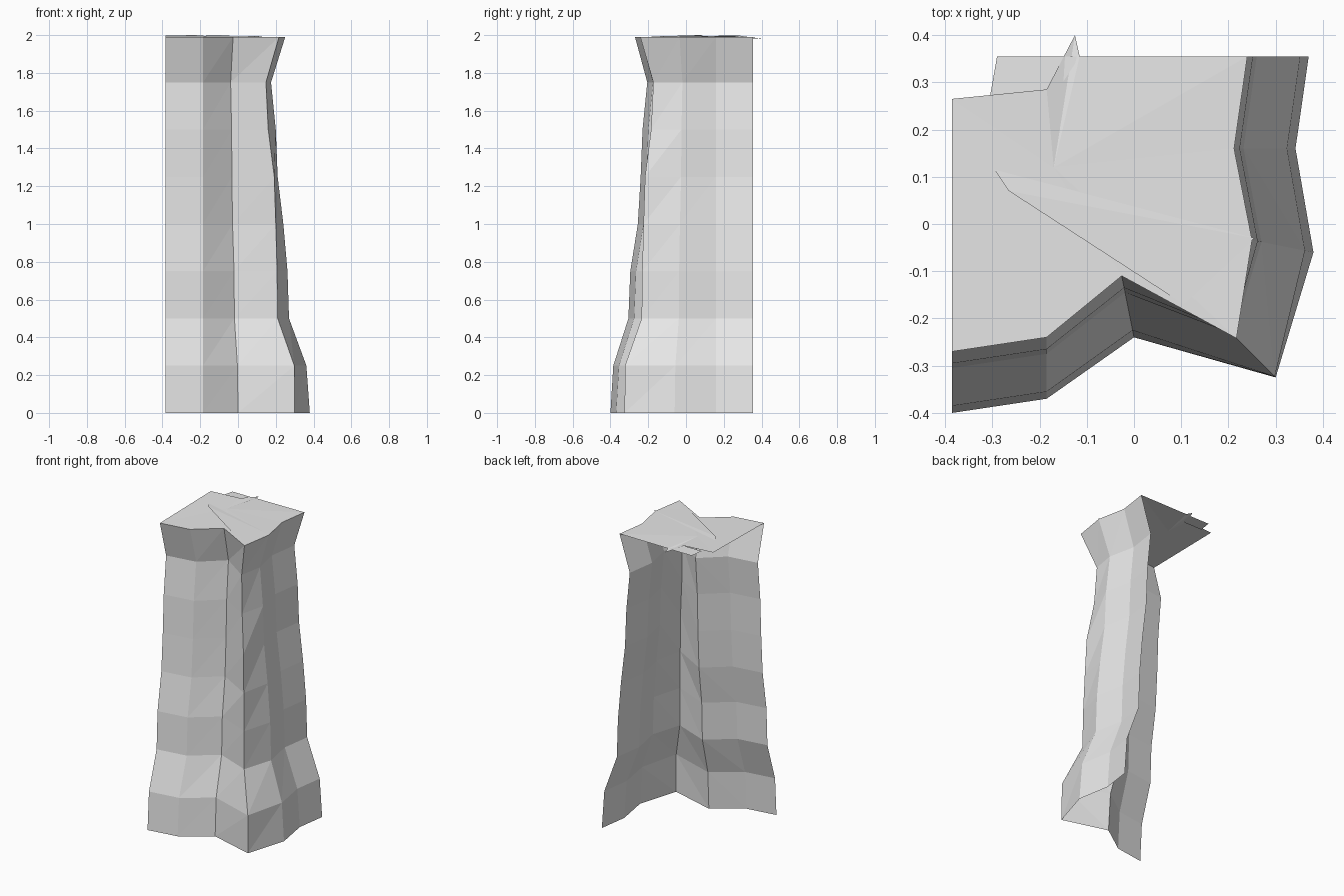
import bpy
import bmesh

cube = bpy.data.objects.get("Cube")
if cube:
    bpy.data.objects.remove(cube, do_unlink=True)

# Plain grey stone
stone = bpy.data.materials.new("grey_stone")
stone.use_nodes = True
stone.diffuse_color = (0.8, 0.8, 0.8, 1)
stone.node_tree.nodes["Principled BSDF"].inputs["Base Color"].default_value = (0.8, 0.8, 0.8, 1)


def finish(name, bm):
    mesh = bpy.data.meshes.new(name)
    bm.to_mesh(mesh)
    bm.free()
    mesh.materials.append(stone)
    obj = bpy.data.objects.new(name, mesh)
    bpy.context.scene.collection.objects.link(obj)


# Footprint, and how far each side draws in at each height
FRONT = [(-0.385, -0.40), (-0.185, -0.37), (0.0, -0.24)]
CORNER = (0.30, -0.325)
RIGHT = [(0.38, -0.06), (0.342, 0.16), (0.37, 0.355)]
LEVELS = [  # height, front inset, corner inset, right inset
    (0.0, 0.0, 0.0, 0.0),
    (0.25, 0.015, 0.002, 0.018),
    (0.5, 0.095, 0.09, 0.11),
    (0.75, 0.105, 0.093, 0.118),
    (1.0, 0.145, 0.10, 0.14),
    (1.25, 0.16, 0.108, 0.17),
    (1.5, 0.17, 0.14, 0.18),
    (1.75, 0.195, 0.152, 0.205),
    (1.99, 0.13, 0.083, 0.13),
]


def ring(z, front, corner, right):
    pts = [(x, y + front, z) for x, y in FRONT]
    pts[2] = (-0.2 * front, FRONT[2][1] + front, z)
    pts.append((CORNER[0] - corner, CORNER[1] + corner, z))
    pts += [(x - right, y + 0.2 * right * (i == 0), z) for i, (x, y) in enumerate(RIGHT)]
    return pts


# Rock wall: an open sheet of triangles on the front and right
bm = bmesh.new()
rings = [[bm.verts.new(p) for p in ring(*level)] for level in LEVELS]
for low, high in zip(rings, rings[1:]):
    for i in range(len(low) - 1):
        bm.faces.new((low[i], low[i + 1], high[i + 1]))
        bm.faces.new((low[i], high[i + 1], high[i]))
finish("rock_wall", bm)

# Rock top: a fan around a slightly raised point
bm = bmesh.new()
rim = ring(*LEVELS[-1])
rim += [(-0.115, 0.355, 1.988), (-0.125, 0.40, 1.98), (-0.185, 0.285, 1.997), (-0.385, 0.265, 1.998)]
rim = [bm.verts.new(p) for p in rim]
peak = bm.verts.new((-0.17, 0.12, 1.994))
for i, v in enumerate(rim):
    bm.faces.new((v, rim[(i + 1) % len(rim)], peak))
finish("rock_top", bm)


# Loose slabs: a low one at the back, a thin raised one across the top
def slab(name, points):
    bm = bmesh.new()
    verts = [bm.verts.new(p) for p in points]
    for i in range(1, len(verts) - 1):
        bm.faces.new((verts[0], verts[i], verts[i + 1]))
    finish(name, bm)


slab("back_slab", [(-0.115, 0.355, 1.986), (-0.29, 0.355, 1.986),
                   (-0.305, 0.27, 1.988), (-0.17, 0.27, 1.988)])
slab("top_slab", [(0.255, -0.03, 1.992), (-0.295, 0.115, 1.998),
                  (-0.265, 0.07, 2.0), (0.105, -0.17, 1.993)])
